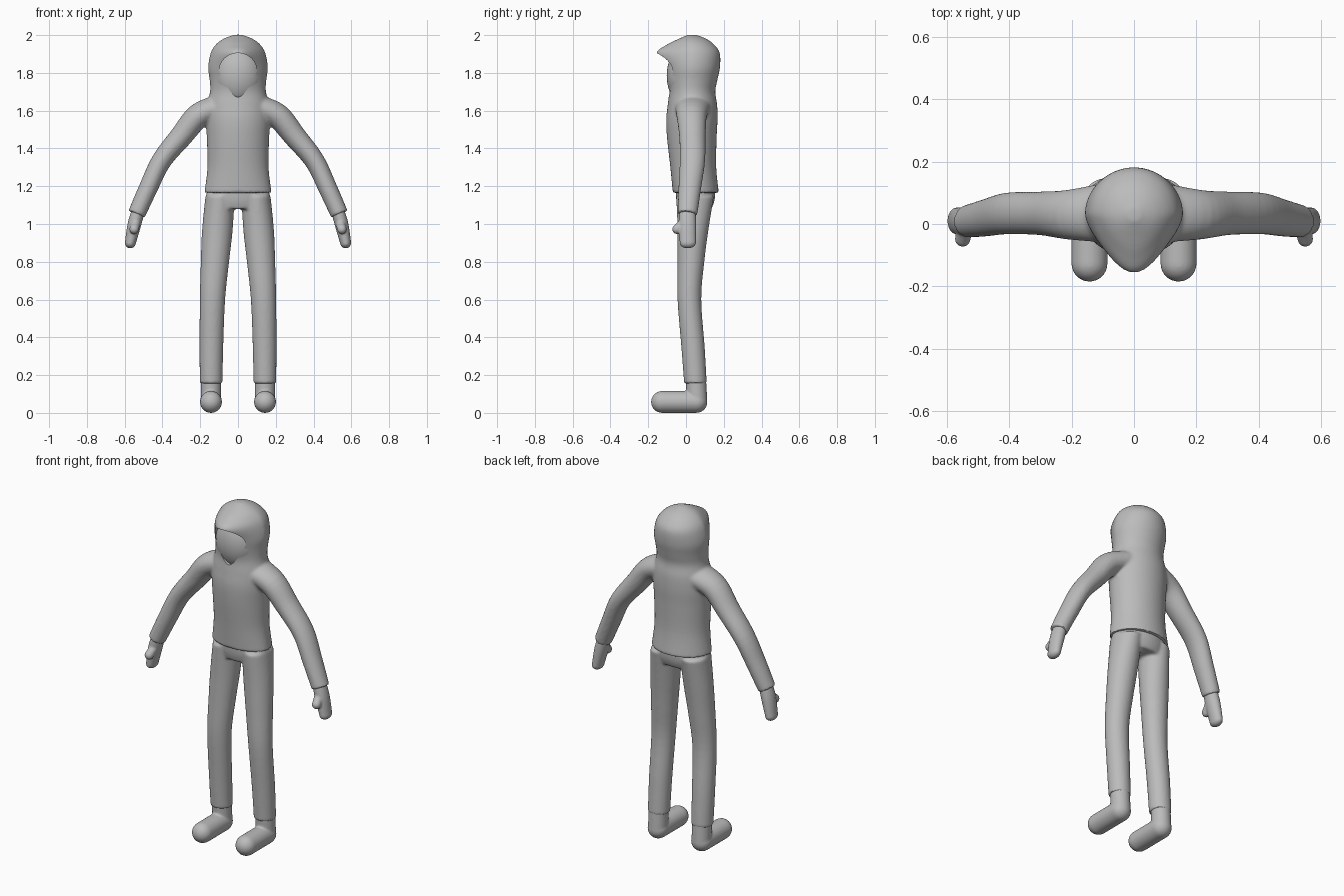
import bpy, bmesh, math
from mathutils import Vector

if "Cube" in bpy.data.objects:
    bpy.data.objects.remove(bpy.data.objects["Cube"])

grey = bpy.data.materials.new("plain grey")
grey.diffuse_color = (0.5, 0.5, 0.5, 1)
grey.use_nodes = True
grey.node_tree.nodes["Principled BSDF"].inputs["Base Color"].default_value = grey.diffuse_color
SEG = 40


def spline(rows, steps=5):
    """Catmull-Rom interpolation through rows of numbers."""
    out = []
    for i in range(len(rows) - 1):
        p = [rows[max(0, min(len(rows) - 1, i + d))] for d in (-1, 0, 1, 2)]
        for s in range(steps):
            t = s / steps
            out.append([0.5 * (2 * b + (c - a) * t + (2 * a - 5 * b + 4 * c - d) * t * t
                               + (3 * b - a - 3 * c + d) * t ** 3) for a, b, c, d in zip(*p)])
    return out + [list(rows[-1])]


def skin(bm, rings):
    """Closed skin over a list of point rings."""
    loops = [[bm.verts.new(p) for p in ring] for ring in rings]
    for a, b in zip(loops, loops[1:]):
        for i in range(len(a)):
            j = (i + 1) % len(a)
            bm.faces.new((a[i], a[j], b[j], b[i]))
    bm.faces.new(loops[0][::-1])
    bm.faces.new(loops[-1])


def column(bm, rows, cy=0.03):
    """Upright body from rows of z, half width, front y, back y, front pointedness."""
    rings = []
    for z, rx, yf, yb, k in spline(rows):
        ring = []
        for i in range(SEG):
            c, s = math.cos(math.tau * i / SEG), math.sin(math.tau * i / SEG)
            ring.append((rx * c * (1 - k * max(0, -s)), cy + s * (yb - cy if s > 0 else cy - yf), z))
        rings.append(ring)
    skin(bm, rings)


def limb(bm, rows, side=1, v=(0, 1, 0), caps=(False, False), axis=None):
    """Tube through rows of x, y, z, radius across, radius along v; ends may be rounded."""
    v = Vector(v)
    rows = spline(rows)
    pts = [Vector(r[:3]) for r in rows]
    dirs = [Vector(axis) if axis else (pts[min(i + 1, len(pts) - 1)] - pts[max(i - 1, 0)]).normalized()
            for i in range(len(pts))]
    secs = [(p, d, r[3], r[4]) for p, d, r in zip(pts, dirs, rows)]

    def dome(sec, sign):
        p, d, a, b = sec
        return [(p + d * sign * a * math.sin(t), d, a * math.cos(t), b * math.cos(t))
                for t in (math.radians(g) for g in range(12, 90, 12))]
    if caps[0]:
        secs = dome(secs[0], -1)[::-1] + secs
    if caps[1]:
        secs = secs + dome(secs[-1], 1)
    rings = []
    for p, d, a, b in secs:
        u = v.cross(d).normalized()
        w = d.cross(u).normalized()
        ring = [p + u * a * math.cos(math.tau * i / SEG) + w * b * math.sin(math.tau * i / SEG)
                for i in range(SEG)]
        rings.append([(q.x * side, q.y, q.z) for q in ring])
    skin(bm, rings)


def finish(name, bm, voxel=0, smooth=0, cutter=None):
    """Turn a bmesh into a part, fusing and softening it, then cutting it."""
    bmesh.ops.recalc_face_normals(bm, faces=bm.faces)
    me = bpy.data.meshes.new(name)
    bm.to_mesh(me)
    bm.free()
    ob = bpy.data.objects.new(name, me)
    bpy.context.collection.objects.link(ob)
    me.materials.append(grey)
    if voxel:
        m = ob.modifiers.new("fuse", 'REMESH')
        m.mode, m.voxel_size = 'VOXEL', voxel
        m = ob.modifiers.new("soften", 'SMOOTH')
        m.factor, m.iterations = 0.5, smooth
    if cutter:
        m = ob.modifiers.new("opening", 'BOOLEAN')
        m.operation, m.solver, m.object = 'DIFFERENCE', 'EXACT', cutter
    bpy.ops.object.select_all(action='DESELECT')
    ob.select_set(True)
    bpy.context.view_layer.objects.active = ob
    if ob.modifiers:
        bpy.ops.object.convert(target='MESH')
    bpy.ops.object.shade_smooth_by_angle(angle=math.radians(40))
    return ob


# Teardrop cutter for the hood opening
bm = bmesh.new()
drop = []
for i in range(48):
    c, s = math.cos(math.tau * i / 48), math.sin(math.tau * i / 48)
    drop.append((0.1 * c * (1 - 0.45 * max(0, -s)), 1.81 + s * (0.095 if s > 0 else 0.138)))
skin(bm, [[(x, y, z) for x, z in drop] for y in (-0.3, 0.0)])
cutter = finish("hood_cutter", bm)
cutter.hide_render = True

# Hooded top with sleeves
bm = bmesh.new()
column(bm, [(1.165, .178, -.07, .174, 0), (1.3, .162, -.083, .160, 0), (1.45, .165, -.100, .162, 0),
            (1.55, .170, -.105, .167, 0), (1.63, .165, -.097, .165, 0), (1.70, .148, -.09, .155, 0),
            (1.76, .150, -.102, .166, .1), (1.83, .158, -.12, .180, .2), (1.905, .145, -.158, .179, .35),
            (1.95, .118, -.1, .149, .3), (1.982, .075, -.035, .105, .1), (2.002, .02, .01, .05, 0)])
for side in (1, -1):
    limb(bm, [(.10, .035, 1.62, .065, .095), (.21, .03, 1.572, .066, .08), (.30, .034, 1.465, .06, .07),
              (.405, .034, 1.335, .053, .067), (.475, .02, 1.19, .05, .06), (.537, .008, 1.052, .047, .052)], side)
hoodie = finish("hooded_top", bm, 0.008, 6, cutter)

# Head filling the hood
bm = bmesh.new()
bmesh.ops.create_uvsphere(bm, u_segments=40, v_segments=24, radius=1)
for vert in bm.verts:
    vert.co = (vert.co.x * .13, vert.co.y * .102, vert.co.z * .16 + 1.785)
finish("face", bm)

# Trousers
bm = bmesh.new()
column(bm, [(1.08, .155, -.04, .135, 0), (1.13, .166, -.052, .152, 0), (1.21, .164, -.055, .155, 0)])
for side in (1, -1):
    limb(bm, [(.142, .05, .155, .06, .06), (.141, .037, .35, .063, .062), (.135, .018, .6, .067, .063),
              (.122, .026, .8, .075, .071), (.109, .037, .97, .081, .082), (.095, .048, 1.15, .077, .1)],
         side, axis=(0, 0, 1))
finish("trousers", bm, 0.008, 6)

for side, label in ((1, "left"), (-1, "right")):
    # Foot with ankle
    bm = bmesh.new()
    limb(bm, [(.143, .058, .06, .054, .055), (.143, .052, .2, .053, .053)], side, caps=(True, False))
    limb(bm, [(.143, .055, .058, .058, .058), (.143, -.127, .058, .058, .058)], side,
         v=(0, 0, 1), caps=(True, True))
    finish(label + "_foot", bm, 0.006, 4)

    # Mitten hand with thumb
    bm = bmesh.new()
    limb(bm, [(.525, .008, 1.08, .034, .042), (.548, .008, 1.0, .036, .046), (.57, .01, .90, .029, .043)],
         side, caps=(False, True))
    limb(bm, [(.54, -.01, 1.01, .024, .024), (.55, -.048, .972, .025, .025)], side,
         v=(1, 0, 0), caps=(True, True))
    finish(label + "_hand", bm, 0.005, 4)
